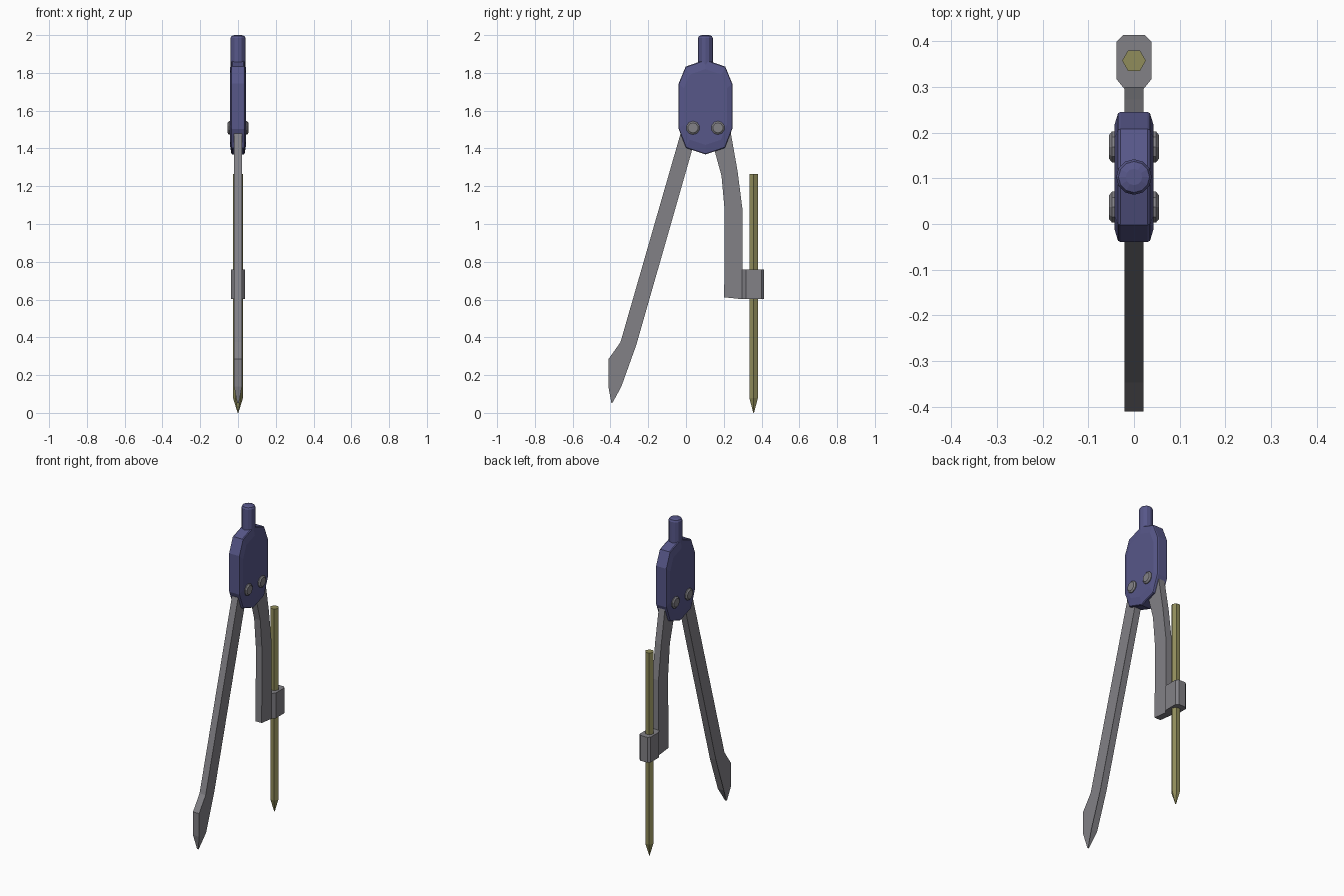
import bpy, bmesh, math
from mathutils import Matrix, Vector

if "Cube" in bpy.data.objects:
    bpy.data.objects.remove(bpy.data.objects["Cube"])


def material(name, rgb):
    m = bpy.data.materials.new(name)
    m.diffuse_color = (*rgb, 1)
    m.use_nodes = True
    m.node_tree.nodes["Principled BSDF"].inputs["Base Color"].default_value = m.diffuse_color
    return m


BLUE = material("slate blue", (0.095, 0.095, 0.25))
STEEL = material("steel grey", (0.225, 0.22, 0.24))
OLIVE = material("olive yellow", (0.28, 0.265, 0.105))


def finish(name, bm, mat):
    bmesh.ops.remove_doubles(bm, verts=bm.verts, dist=1e-5)
    bmesh.ops.recalc_face_normals(bm, faces=bm.faces)
    me = bpy.data.meshes.new(name)
    bm.to_mesh(me)
    bm.free()
    me.materials.append(mat)
    ob = bpy.data.objects.new(name, me)
    bpy.context.collection.objects.link(ob)
    return ob


def loft(name, rings, mat):
    """Skin a stack of equal-length point rings and cap both ends."""
    bm = bmesh.new()
    vs = [[bm.verts.new(p) for p in r] for r in rings]
    n = len(rings[0])
    for a, b in zip(vs, vs[1:]):
        for i in range(n):
            j = (i + 1) % n
            bm.faces.new((a[i], a[j], b[j], b[i]))
    bm.faces.new(vs[0])
    bm.faces.new(vs[-1])
    return finish(name, bm, mat)


def slab(name, profile, half, mat, taper=lambda z: 1):
    """Extrude a (y, z) outline along x, optionally thinned by height."""
    return loft(name, [[(s * half * taper(z), y, z) for y, z in profile] for s in (-1, 1)], mat)


def turned(name, stations, sides, mat, matrix, phase=0.0):
    """Ring sections of (radius, height) along local z."""
    rings = []
    for r, h in stations:
        angles = [phase + math.tau * i / sides for i in range(sides)]
        rings.append([matrix @ Vector((r * math.cos(a), r * math.sin(a), h)) for a in angles])
    return loft(name, rings, mat)


# Head: ten-sided plate with chamfered faces
cy, cz = 0.103, 1.62
half_outline = [(0, 1.87), (0.105, 1.833), (0.142, 1.743), (0.142, 1.504), (0.103, 1.403), (0, 1.368)]
outline = half_outline + [(-y, z) for y, z in half_outline[-2:0:-1]]
loft("head", [[(x, cy + y * s, cz + (z - cz) * s) for y, z in outline]
              for x, s in ((-0.043, 0.8), (-0.035, 0.985), (-0.03, 1), (0.03, 1), (0.035, 0.985), (0.043, 0.8))], BLUE)

# Handle knob on top
turned("handle_knob", [(0.039, 1.82), (0.039, 1.985), (0.034, 1.995), (0.018, 2.0)], 12, BLUE,
       Matrix.Translation((0, cy, 0)))

# Rivets on both sides
for side, label in ((1, "right"), (-1, "left")):
    for y, end in ((0.037, "front"), (0.169, "back")):
        m = Matrix.Translation((0, y, 1.509)) @ Matrix.Rotation(side * math.pi / 2, 4, 'Y')
        turned(f"rivet_{label}_{end}", [(0.036, 0.03), (0.036, 0.048), (0.027, 0.055)], 10, STEEL, m)

# Needle leg, thinned to a point at the bottom
slab("needle_leg", [(0.01, 1.6), (-0.029, 1.478), (-0.347, 0.374), (-0.411, 0.284), (-0.411, 0.14),
                    (-0.395, 0.052), (-0.388, 0.055), (-0.342, 0.14), (-0.263, 0.36), (0.034, 1.398), (0.09, 1.6)],
     0.021, STEEL, lambda z: 0.2 if z < 0.1 else 1)

# Curved pencil leg
slab("pencil_leg", [(0.21, 1.6), (0.236, 1.488), (0.273, 1.28), (0.30, 1.069), (0.30, 0.878), (0.297, 0.602),
                    (0.202, 0.612), (0.204, 0.88), (0.204, 1.08), (0.188, 1.255), (0.151, 1.39), (0.11, 1.6)],
     0.021, STEEL)

# Clamp: chamfered block around the pencil
section = [(0.024, 0.414), (0.038, 0.4), (0.038, 0.317), (0.022, 0.297)]
section += [(-x, y) for x, y in reversed(section)]
loft("pencil_clamp", [[(x, y, z) for x, y in section] for z in (0.602, 0.759)], STEEL)

# Hexagonal pencil
turned("pencil", [(0.002, 0.0), (0.026, 0.078), (0.026, 1.265)], 6, OLIVE,
       Matrix.Translation((0, 0.358, 0)))
